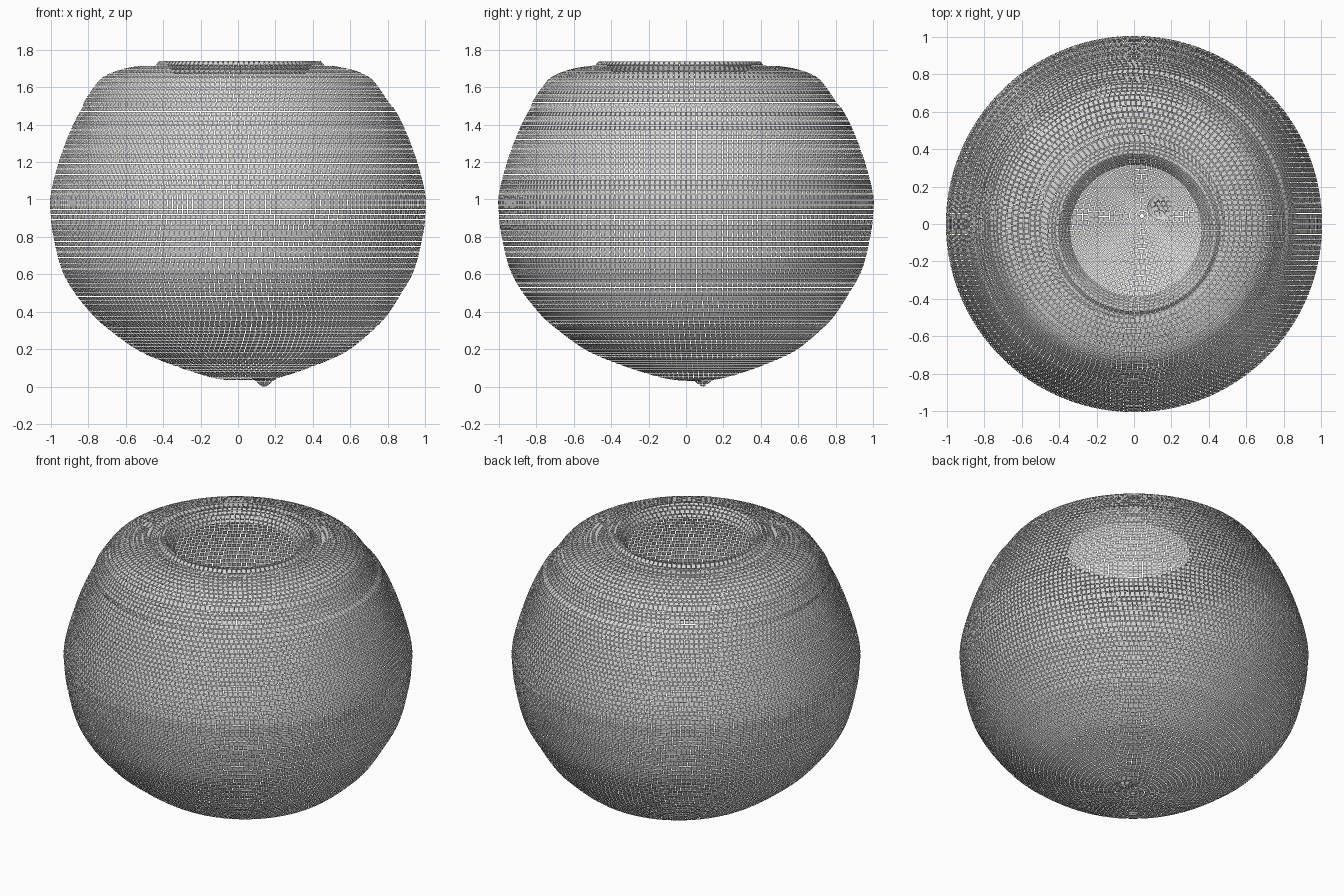
import bpy, bmesh, math
from mathutils import Vector

if "Cube" in bpy.data.objects:
    bpy.data.objects.remove(bpy.data.objects["Cube"], do_unlink=True)

TILE = 0.028   # size of one small tile of the skin
GAP = 0.07     # share of a tile left open on each side

# Single matte pale grey for the whole vessel
grey = bpy.data.materials.new("pale grey")
grey.use_nodes = True
colour = (0.7, 0.7, 0.7, 1)
grey.diffuse_color = colour
grey.node_tree.nodes["Principled BSDF"].inputs["Base Color"].default_value = colour


def smooth_profile(points):
    """Resample a (radius, height) profile into even, smoothly curved steps."""
    pts = [Vector(p) for p in points]
    pts = [pts[0]] + pts + [pts[-1]]
    result = []
    for a, b, c, d in zip(pts, pts[1:], pts[2:], pts[3:]):
        steps = max(1, round((c - b).length / TILE))
        for k in range(steps):
            t = k / steps
            result.append(b + (c - a) * (t / 2)
                          + (a * 2 - b * 5 + c * 4 - d) * (t * t / 2)
                          + (b * 3 - a - c * 3 + d) * (t ** 3 / 2))
    return result + [pts[-1]]


def tiled_lathe(name, points, centre):
    """Revolve a profile as rows of separate small tiles; centre moves the axis."""
    bm = bmesh.new()
    profile = smooth_profile(points)
    for low, high in zip(profile, profile[1:]):
        count = max(6, round(math.pi * (low.x + high.x) / TILE))
        ends = [(p, Vector(centre(p.x, p.y))) for p in (low, high)]

        def corner(u, v):
            a = 2 * math.pi * u / count
            r, z = ends[0][0].lerp(ends[1][0], v)
            cx, cy = ends[0][1].lerp(ends[1][1], v)
            return bm.verts.new((cx + r * math.cos(a), cy + r * math.sin(a), z))

        for s in range(count):
            left, right = s + GAP, s + 1 - GAP
            bm.faces.new((corner(left, GAP), corner(right, GAP),
                          corner(right, 1 - GAP), corner(left, 1 - GAP)))
    mesh = bpy.data.meshes.new(name)
    bm.to_mesh(mesh)
    bm.free()
    mesh.materials.append(grey)
    bpy.context.collection.objects.link(bpy.data.objects.new(name, mesh))


def axis(r, z):
    if z > 1.6 and r < 0.47:
        return 0.01, -0.035
    if z > 1.5:
        return -0.01, -0.01
    sway = max(0, 0.5 - z) * 0.09
    return sway, sway


# Hollow thin-skinned vessel: wall, stepped shoulder, raised lip turning inward
wall = [(0.01, 0.03), (0.1, 0.035), (0.2, 0.055), (0.34, 0.1), (0.47, 0.15),
        (0.57, 0.2), (0.7, 0.3), (0.8, 0.4), (0.93, 0.6), (0.985, 0.8),
        (1.0, 0.92), (1.0, 1.03), (0.95, 1.22), (0.87, 1.42), (0.76, 1.6),
        (0.7, 1.66), (0.61, 1.695), (0.52, 1.712)]
lip = [(0.45, 1.717), (0.43, 1.74), (0.41, 1.74), (0.38, 1.71), (0.35, 1.67)]
tiled_lathe("vessel_body", wall + lip, axis)

# Small off-centre nub beneath the body
nub = [(0.008, 0.0), (0.025, 0.012), (0.045, 0.03), (0.07, 0.045)]
tiled_lathe("bottom_nub", nub, lambda r, z: (0.14, 0.09))
